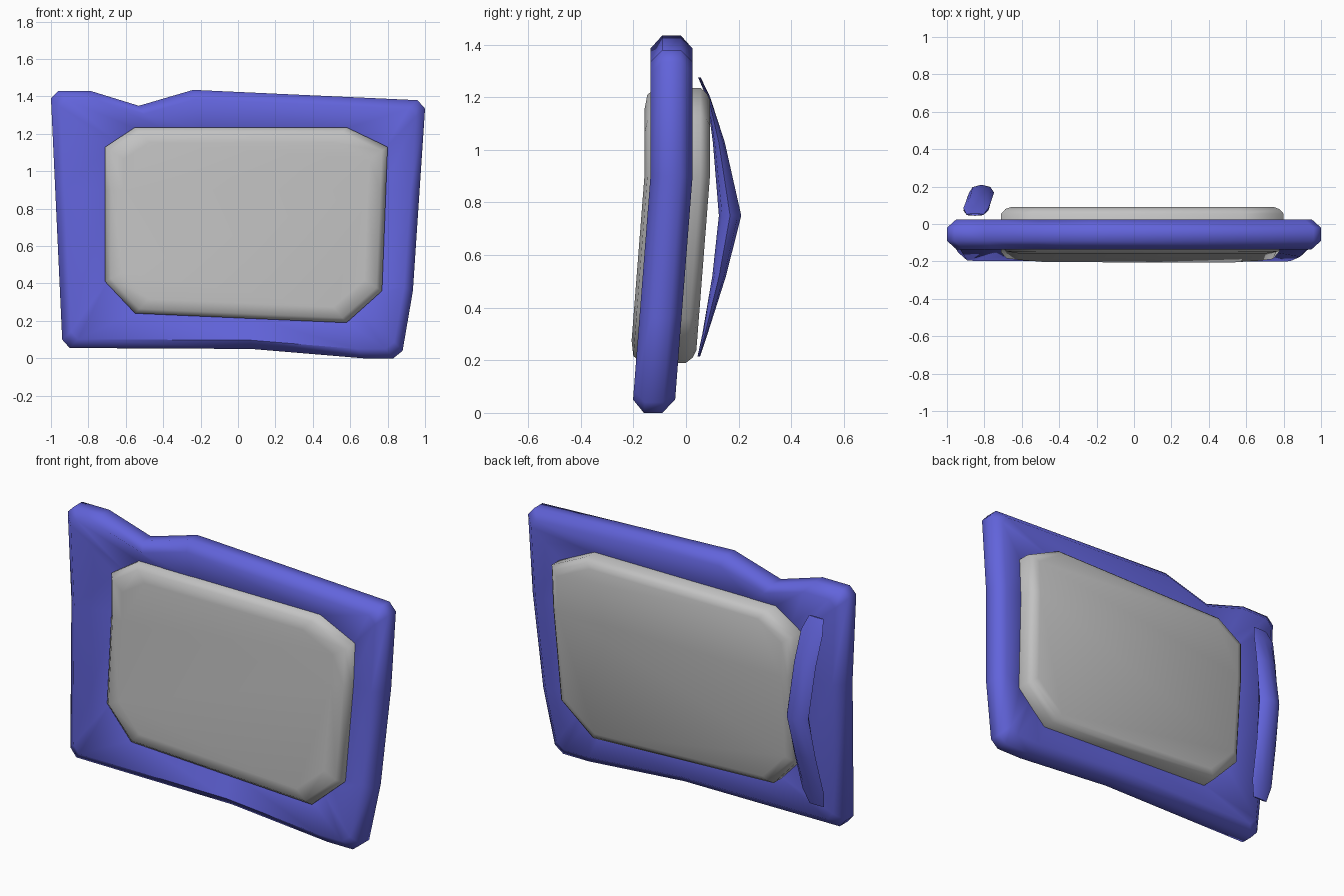
import bpy, bmesh, math
from mathutils import Vector

cube = bpy.data.objects.get("Cube")
if cube:
    bpy.data.objects.remove(cube)


def material(name, rgb):
    m = bpy.data.materials.new(name)
    m.use_nodes = True
    color = (*rgb, 1)
    m.diffuse_color = color
    m.node_tree.nodes["Principled BSDF"].inputs["Base Color"].default_value = color
    return m


BLUE = material("blue", (0.122, 0.127, 0.71))
GREY = material("light grey", (0.54, 0.54, 0.54))
KINK = 0.9      # height where the shield starts to lean forward


def bend(z):
    return -0.055 - 0.078 * max(0, KINK - z)


def scaled(points, sx, sz, cx=0.0, cz=0.72):
    return [(cx + (x - cx) * sx, cz + (z - cz) * sz) for x, z in points]


def loft(name, rings, mat, closed=False, cap=False, lean=True, angle=60):
    """Bridge equal-sized rings of points into one smooth-shaded object."""
    bm = bmesh.new()
    loops = [[bm.verts.new(p) for p in ring] for ring in rings]
    pairs = list(zip(loops, loops[1:]))
    if closed:
        pairs.append((loops[-1], loops[0]))
    for a, b in pairs:
        for i in range(len(a)):
            j = (i + 1) % len(a)
            bm.faces.new((a[i], a[j], b[j], b[i]))
    if cap:
        bm.faces.new(loops[0])
        bm.faces.new(loops[-1])
    if lean:
        bmesh.ops.bisect_plane(bm, geom=bm.verts[:] + bm.edges[:] + bm.faces[:],
                               plane_co=(0, 0, KINK), plane_no=(0, 0, 1))
        for v in bm.verts:
            v.co.y += bend(v.co.z)
    bmesh.ops.recalc_face_normals(bm, faces=bm.faces)
    mesh = bpy.data.meshes.new(name)
    bm.to_mesh(mesh)
    bm.free()
    mesh.materials.append(mat)
    ob = bpy.data.objects.new(name, mesh)
    bpy.context.collection.objects.link(ob)
    bpy.ops.object.select_all(action="DESELECT")
    ob.select_set(True)
    bpy.context.view_layer.objects.active = ob
    bpy.ops.object.shade_smooth_by_angle(angle=math.radians(angle))
    return ob


def at_depth(points, y):
    return [(x, y, z) for x, z in points]


# Frame: notched outer outline joined to the eight-sided opening
outer = [(-1, 1.39), (-.96, 1.43), (-.79, 1.43), (-.53, 1.35), (-.24, 1.435),
         (.96, 1.38), (1, 1.335), (.935, .36), (.88, .04), (.83, 0),
         (.67, 0), (.07, .05), (-.9, .055), (-.94, .1)]
inner = [(-.71, 1.13), (-.66, 1.165), (-.55, 1.235), (-.4, 1.235), (-.2, 1.235),
         (.58, 1.235), (.8, 1.13), (.77, .36), (.7, .3), (.65, .25),
         (.58, .19), (.05, .215), (-.55, .24), (-.71, .41)]
ridge = scaled(outer, .95, .93)
lip = scaled(inner, .98, .98, .04)
loft("shield_frame",
     [at_depth(outer, -.035), at_depth(ridge, -.08), at_depth(lip, -.04),
      at_depth(lip, .04), at_depth(ridge, .08), at_depth(outer, .035)],
     BLUE, closed=True)

# Panel: padded plate that stands proud on both sides
panel = [(-.71, 1.13), (-.55, 1.235), (.58, 1.235), (.8, 1.13),
         (.77, .36), (.58, .19), (-.55, .24), (-.71, .41)]
loft("shield_panel",
     [at_depth(scaled(panel, .87, .84, .04), -.103),
      at_depth(scaled(panel, .96, .95, .04), -.092),
      at_depth(panel, -.06), at_depth(panel, .11),
      at_depth(scaled(panel, .97, .96, .04), .135),
      at_depth(scaled(panel, .93, .91, .04), .146)],
     GREY, cap=True)

# Handle: tapered crescent behind the shield; stations are (z, inner y, outer y, x)
stations = [(1.275, .046, .056, -.85), (1.2, .078, .092, -.845),
            (1.03, .102, .147, -.83), (.75, .125, .21, -.815),
            (.52, .100, .152, -.83), (.3, .062, .082, -.845),
            (.215, .044, .054, -.85)]
rings = []
for i, (z, y0, y1, x) in enumerate(stations):
    w = .045 if i in (0, len(stations) - 1) else .067
    mid, half = (y0 + y1) / 2, (y1 - y0) / 2
    rings.append([Vector((x + w * math.cos(a), mid + half * math.sin(a), z))
                  for a in (math.tau * k / 8 for k in range(8))])
loft("handle", rings, BLUE, cap=True, lean=False)
